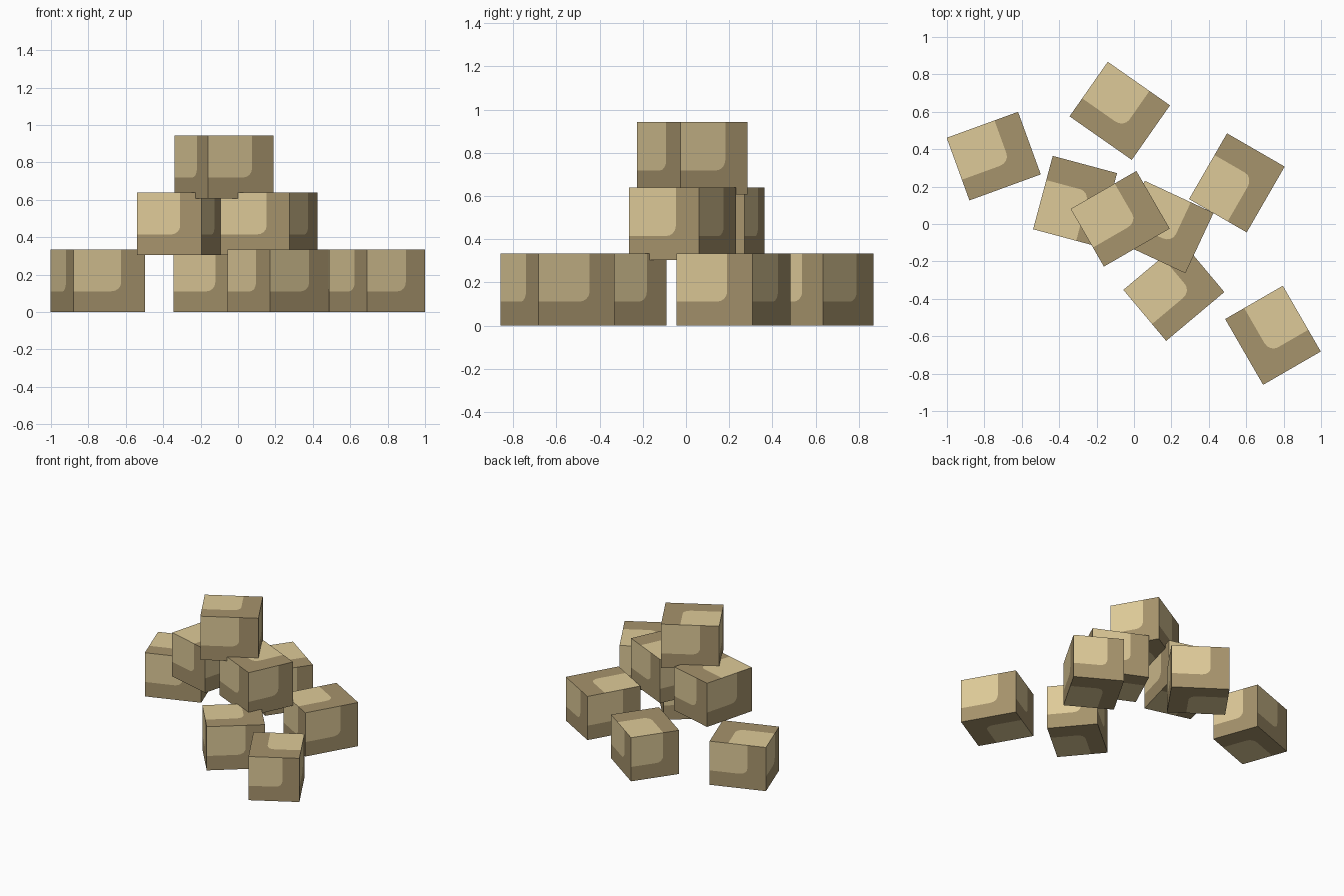
import bpy
import bmesh
from math import radians, sin, cos, pi
from mathutils import Vector

if "Cube" in bpy.data.objects:
    bpy.data.objects.remove(bpy.data.objects["Cube"], do_unlink=True)

SIZE = Vector((0.406, 0.356, 0.335))
PATCH = 0.67       # share of each face covered by the pale patch
ROUND = 0.14       # rounding of the patch's inner corner
LAYER = 0.304      # rise per layer, blocks sink slightly into each other


def material(name, colour):
    mat = bpy.data.materials.new(name)
    mat.use_nodes = True
    mat.diffuse_color = (*colour, 1)
    mat.node_tree.nodes["Principled BSDF"].inputs["Base Color"].default_value = (*colour, 1)
    return mat


def block_mesh():
    """Box whose six faces each carry a pale patch in the upper left corner."""
    bm = bmesh.new()
    c = PATCH - ROUND
    arc = [(c + ROUND * cos(a), c + ROUND * sin(a)) for a in (i * pi / 8 for i in range(5))]
    pale = [(0, 0), (PATCH, 0), *arc, (0, PATCH)]
    dark = [(PATCH, 0), (1, 0), (1, 1), (0, 1), (0, PATCH), *reversed(arc)]
    x, y, z = Vector((1, 0, 0)), Vector((0, 1, 0)), Vector((0, 0, 1))
    # Outward direction and up direction of each face
    for normal, up in ((x, z), (-x, z), (y, z), (-y, z), (z, y), (-z, -y)):
        right = up.cross(normal)
        for index, outline in enumerate((pale, dark)):
            points = [normal / 2 + right * (u - 0.5) + up * (0.5 - v) for u, v in outline]
            face = bm.faces.new([bm.verts.new(p * SIZE) for p in reversed(points)])
            face.material_index = index
    bmesh.ops.remove_doubles(bm, verts=bm.verts, dist=0.0001)
    mesh = bpy.data.meshes.new("stone_block")
    bm.to_mesh(mesh)
    bm.free()
    mesh.materials.append(material("pale_sandstone", (0.73, 0.59, 0.314)))
    mesh.materials.append(material("dark_sandstone", (0.381, 0.292, 0.15)))
    return mesh


# Name, centre x, centre y, layer, turn in degrees
BLOCKS = [
    ("left_end_block", -0.75, 0.363, 0, 20),
    ("back_block", -0.076, 0.605, 0, -35),
    ("right_block", 0.55, 0.22, 0, 60),
    ("front_block", 0.213, -0.358, 0, 40),
    ("front_corner_block", 0.743, -0.595, 0, -60),
    ("middle_left_block", -0.315, 0.122, 1, 75),
    ("middle_right_block", 0.166, -0.016, 1, -25),
    ("top_block", -0.074, 0.028, 2, 30),
]

mesh = block_mesh()
for name, px, py, layer, turn in BLOCKS:
    block = bpy.data.objects.new(name, mesh)
    block.location = (px, py, SIZE.z / 2 + layer * LAYER)
    block.rotation_euler.z = radians(turn)
    bpy.context.collection.objects.link(block)
